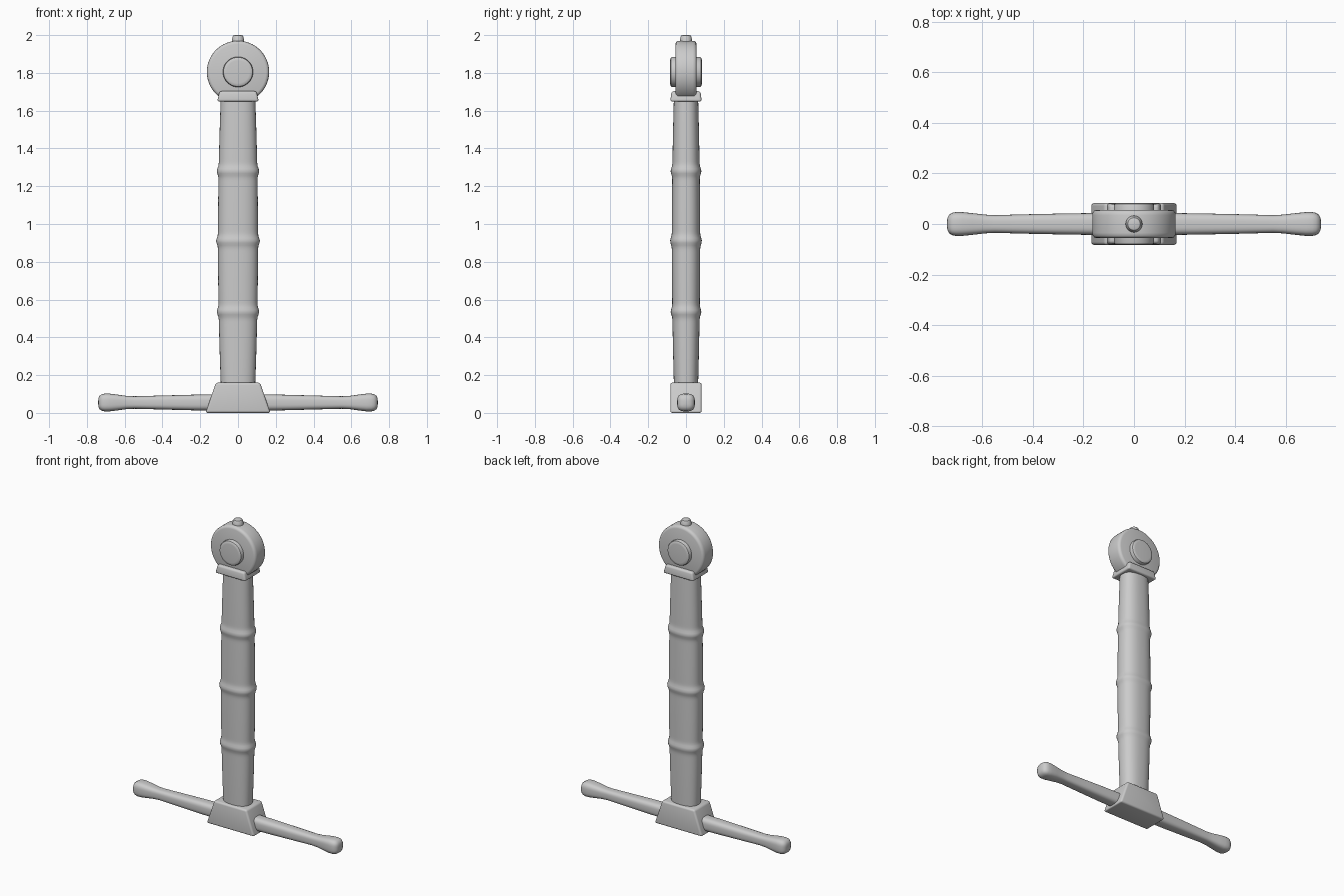
import bpy, bmesh, math
from mathutils import Matrix, Vector

if "Cube" in bpy.data.objects:
    bpy.data.objects.remove(bpy.data.objects["Cube"])


def finish(name, bm, matrix=None, angle=35, bevel=0):
    if matrix:
        bmesh.ops.transform(bm, matrix=matrix, verts=bm.verts)
    bmesh.ops.recalc_face_normals(bm, faces=bm.faces)
    mesh = bpy.data.meshes.new(name)
    bm.to_mesh(mesh)
    bm.free()
    ob = bpy.data.objects.new(name, mesh)
    bpy.context.collection.objects.link(ob)
    bpy.ops.object.select_all(action='DESELECT')
    bpy.context.view_layer.objects.active = ob
    ob.select_set(True)
    if bevel:
        mod = ob.modifiers.new("bevel", 'BEVEL')
        mod.width, mod.segments = bevel, 4
        mod.limit_method = 'ANGLE'
        bpy.ops.object.modifier_apply(modifier="bevel")
    bpy.ops.object.shade_smooth_by_angle(angle=math.radians(angle))
    return ob


def loft(name, stations, power=2.0, sides=48, matrix=None, angle=35):
    """Stack superellipse sections (height, half width, half depth) along z."""
    bm = bmesh.new()
    rings = []
    for z, a, b in stations:
        ring = []
        for i in range(sides):
            t = 2 * math.pi * i / sides
            c, s = math.cos(t), math.sin(t)
            ring.append(bm.verts.new((a * math.copysign(abs(c) ** (2 / power), c),
                                      b * math.copysign(abs(s) ** (2 / power), s), z)))
        rings.append(ring)
    for lo, hi in zip(rings, rings[1:]):
        for i in range(sides):
            j = (i + 1) % sides
            bm.faces.new((lo[i], lo[j], hi[j], hi[i]))
    bm.faces.new(rings[0][::-1])
    bm.faces.new(rings[-1])
    return finish(name, bm, matrix, angle)


def tapered_block(name, z0, z1, bottom, top, bevel):
    bm = bmesh.new()
    bmesh.ops.create_cube(bm, size=2)
    for v in bm.verts:
        hx, hy = top if v.co.z > 0 else bottom
        v.co = (v.co.x * hx, v.co.y * hy, z1 if v.co.z > 0 else z0)
    return finish(name, bm, bevel=bevel)


# Grip: gently swollen handle with three raised rings
RINGS = (0.535, 0.91, 1.28)
stations = []
N = 120
for k in range(N + 1):
    z = 0.14 + 1.52 * k / N
    swell = 1 - ((z - 0.91) / 0.76) ** 2
    bump = sum(math.exp(-((z - r) / 0.022) ** 2) for r in RINGS)
    stations.append((z, 0.091 + 0.015 * swell + 0.010 * bump,
                     0.064 + 0.011 * swell + 0.009 * bump))
loft("grip", stations, power=2.4)

# Guard centre block
tapered_block("guard_block", 0.0, 0.16, (0.172, 0.083), (0.117, 0.083), 0.012)

# Guard arms with swollen ends, laid along +x and -x
arm = [(0.10, .043, .044), (0.25, .041, .042), (0.40, .037, .039), (0.55, .033, .035),
       (0.59, .035, .037), (0.64, .042, .043), (0.68, .047, .047), (0.705, .047, .047),
       (0.72, .044, .044), (0.732, .036, .036), (0.738, .024, .024), (0.74, .010, .010)]
for side, label in ((1, "right"), (-1, "left")):
    loft("guard_arm_" + label, arm, power=3.0, sides=40,
         matrix=Matrix.Translation((0, 0, 0.055)) @ Matrix.Rotation(side * math.pi / 2, 4, 'Y'),
         angle=60)

# Collar under the pommel
tapered_block("pommel_collar", 1.648, 1.703, (0.110, 0.083), (0.098, 0.077), 0.012)

# Disc pommel with a raised boss on both faces
face_y = Matrix.Translation((0, 0, 1.805)) @ Matrix.Rotation(math.pi / 2, 4, 'X')
half = [(0.035, 0.165), (0.046, 0.163), (0.053, 0.157), (0.056, 0.148)]
disc = [(-y, r, r) for y, r in reversed(half)] + [(y, r, r) for y, r in half]
loft("pommel_disc", disc, sides=64, matrix=face_y)
half = [(0.072, 0.080), (0.079, 0.077), (0.083, 0.070), (0.084, 0.060)]
boss = [(-y, r, r) for y, r in reversed(half)] + [(y, r, r) for y, r in half]
loft("pommel_bosses", boss, matrix=face_y)

# Peened button on top
button = [(1.95, .033, .033), (1.974, .033, .033), (1.980, .031, .031),
          (1.990, .029, .029), (1.997, .025, .025), (2.0, .018, .018)]
loft("pommel_button", button, sides=32)
